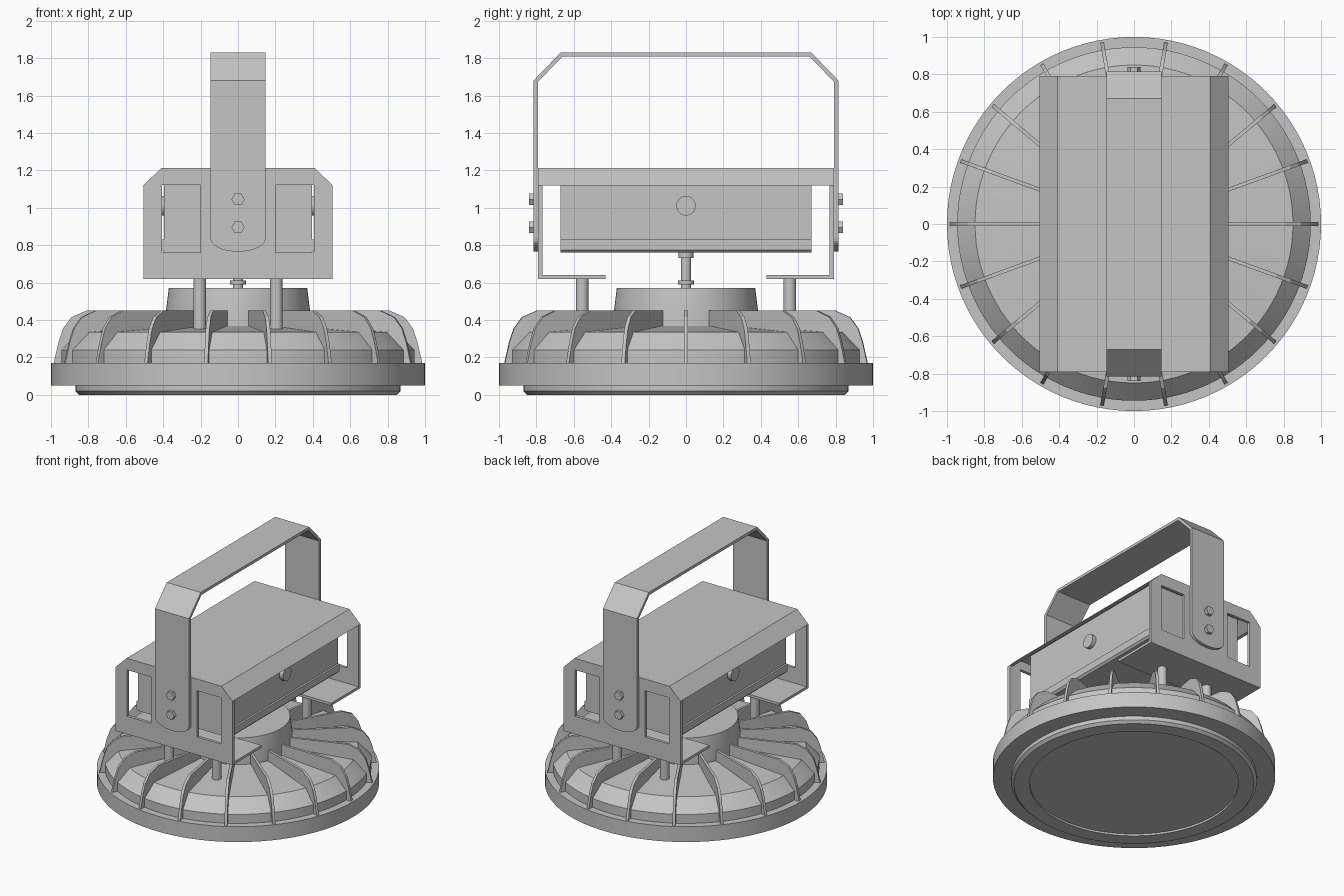
import bpy, bmesh
from math import radians, cos, sin, pi
from mathutils import Matrix

if "Cube" in bpy.data.objects:
    bpy.data.objects.remove(bpy.data.objects["Cube"])

grey = bpy.data.materials.new("light_grey_metal")
grey.use_nodes = True
grey.diffuse_color = (0.56, 0.56, 0.56, 1)
grey.node_tree.nodes["Principled BSDF"].inputs["Base Color"].default_value = (0.56, 0.56, 0.56, 1)


def finish(name, bm, smooth=False):
    bmesh.ops.remove_doubles(bm, verts=bm.verts, dist=1e-5)
    bmesh.ops.recalc_face_normals(bm, faces=bm.faces)
    mesh = bpy.data.meshes.new(name)
    bm.to_mesh(mesh)
    bm.free()
    mesh.materials.append(grey)
    if smooth:
        mesh.shade_smooth()
        mesh.set_sharp_from_angle(angle=radians(25))
    obj = bpy.data.objects.new(name, mesh)
    bpy.context.scene.collection.objects.link(obj)
    return obj


def lathe(name, profile, steps=96, matrix=Matrix()):
    """Revolve an (r, z) profile around z, then place it."""
    bm = bmesh.new()
    verts = [bm.verts.new((r, 0, z)) for r, z in profile]
    edges = [bm.edges.new(pair) for pair in zip(verts, verts[1:])]
    bmesh.ops.spin(bm, geom=verts + edges, cent=(0, 0, 0), axis=(0, 0, 1),
                   angle=2 * pi, steps=steps, use_merge=True)
    bm.transform(matrix)
    return finish(name, bm, smooth=steps > 6)


def cylinder(name, r, a, b, steps=32, matrix=Matrix()):
    return lathe(name, [(0, a), (r, a), (r, b), (0, b)], steps, matrix)


def prism(name, loops, axis, a, b):
    """Extrude outlines (first the outside, then holes) along x or y from a to b."""
    bm = bmesh.new()
    edges = []
    for loop in loops:
        vs = [bm.verts.new((a, u, v) if axis == "x" else (u, a, v)) for u, v in loop]
        edges += [bm.edges.new((vs[i - 1], vs[i])) for i in range(len(vs))]
    bmesh.ops.triangle_fill(bm, edges=edges, use_beauty=True)
    ext = bmesh.ops.extrude_face_region(bm, geom=bm.faces[:], use_keep_orig=True)
    moved = [g for g in ext["geom"] if isinstance(g, bmesh.types.BMVert)]
    bmesh.ops.translate(bm, verts=moved, vec=(b - a, 0, 0) if axis == "x" else (0, b - a, 0))
    return finish(name, bm)


def mirrored(half):
    """Close a half outline by reflecting it in the vertical axis."""
    return half + [(-u, v) for u, v in reversed(half) if u != 0]


def rect(u0, u1, v0, v1):
    return [(u0, v0), (u1, v0), (u1, v1), (u0, v1)]


# Round lamp head
lathe("lens", [(0, .015), (.74, .015), (.74, 0), (.85, 0), (.87, .02), (.87, .06)])
lathe("rim", [(.8, .05), (1, .05), (1, .17), (.9, .17)])
lathe("heat_sink_body", [(.945, .16), (.945, .24), (.85, .335), (.3, .375)])
lathe("collar", [(.385, .34), (.385, .45), (.37, .57), (0, .57)])

# Cooling fins
fin_outline = [(.37, .36), (.37, .45), (.81, .45), (.89, .415), (.935, .355),
               (.96, .28), (.985, .17), (.93, .17), (.93, .23), (.84, .32)]
fin = prism("cooling_fin", [fin_outline], "y", -.01, .01)
for i in range(1, 18):
    copy = bpy.data.objects.new("cooling_fin", fin.data)
    copy.rotation_euler.z = radians(20 * i)
    bpy.context.scene.collection.objects.link(copy)

# Stem and posts
lathe("stem", [(0, .56), (.028, .56), (.028, .59), (.042, .59), (.042, .61),
               (.028, .61), (.028, .73), (.04, .73), (.04, .77), (0, .77)], 32)
for sx in (-1, 1):
    for sy in (-1, 1):
        cylinder("support_post", .034, .34, .63,
                 matrix=Matrix.Translation((sx * .205, sy * .555, 0)))

# Driver box with a stepped foot, and a round knob on each side
box_half = [(.395, 1.2), (.395, .83), (.41, .83), (.41, .775), (.395, .76)]
prism("driver_box", [mirrored(box_half)], "y", -.67, .67)
for s in (-1, 1):
    cylinder("side_knob", .052, .38, .425, matrix=Matrix.Rotation(s * pi / 2, 4, "Y")
             @ Matrix.Translation((-s * 1.01, 0, 0)))

# Folded cover sheet
cover = [(.505, 1.12), (.41, 1.213), (-.41, 1.213), (-.505, 1.12),
         (-.48, 1.12), (-.40, 1.193), (.40, 1.193), (.48, 1.12)]
prism("cover_sheet", [cover], "y", -.79, .79)

# Handle hoop
hoop = mirrored([(.815, 1.68), (.67, 1.83)])
hoop_inner = mirrored([(.793, 1.672), (.66, 1.808)])
prism("handle_hoop", [hoop + hoop_inner[::-1]], "x", -.147, .147)

# End brackets, handle legs and bolts, front and back
end_outline = mirrored([(.505, .62), (.505, 1.12), (.41, 1.213)])
windows = [rect(.2, .407, .76, 1.122), rect(-.407, -.2, .76, 1.122)]
arc = [(.147 * sin(t), .835 - .07 * cos(t))
       for t in [radians(a) for a in range(-90, 91, 10)]]
leg_outline = arc + [(.147, 1.68), (-.147, 1.68)]
for s, side in ((-1, "front"), (1, "back")):
    prism(side + "_end_plate", [end_outline] + windows, "y", s * .767, s * .79)
    prism(side + "_foot_flange", [rect(-.505, .505, .62, .64)], "y", s * .43, s * .78)
    prism(side + "_handle_leg", [leg_outline], "y", s * .79, s * .815)
    for z in (.895, 1.045):
        place = Matrix.Translation((0, 0, z)) @ Matrix.Rotation(-s * pi / 2, 4, "X")
        cylinder(side + "_hex_bolt", .035, .8, .84, 6, place)
